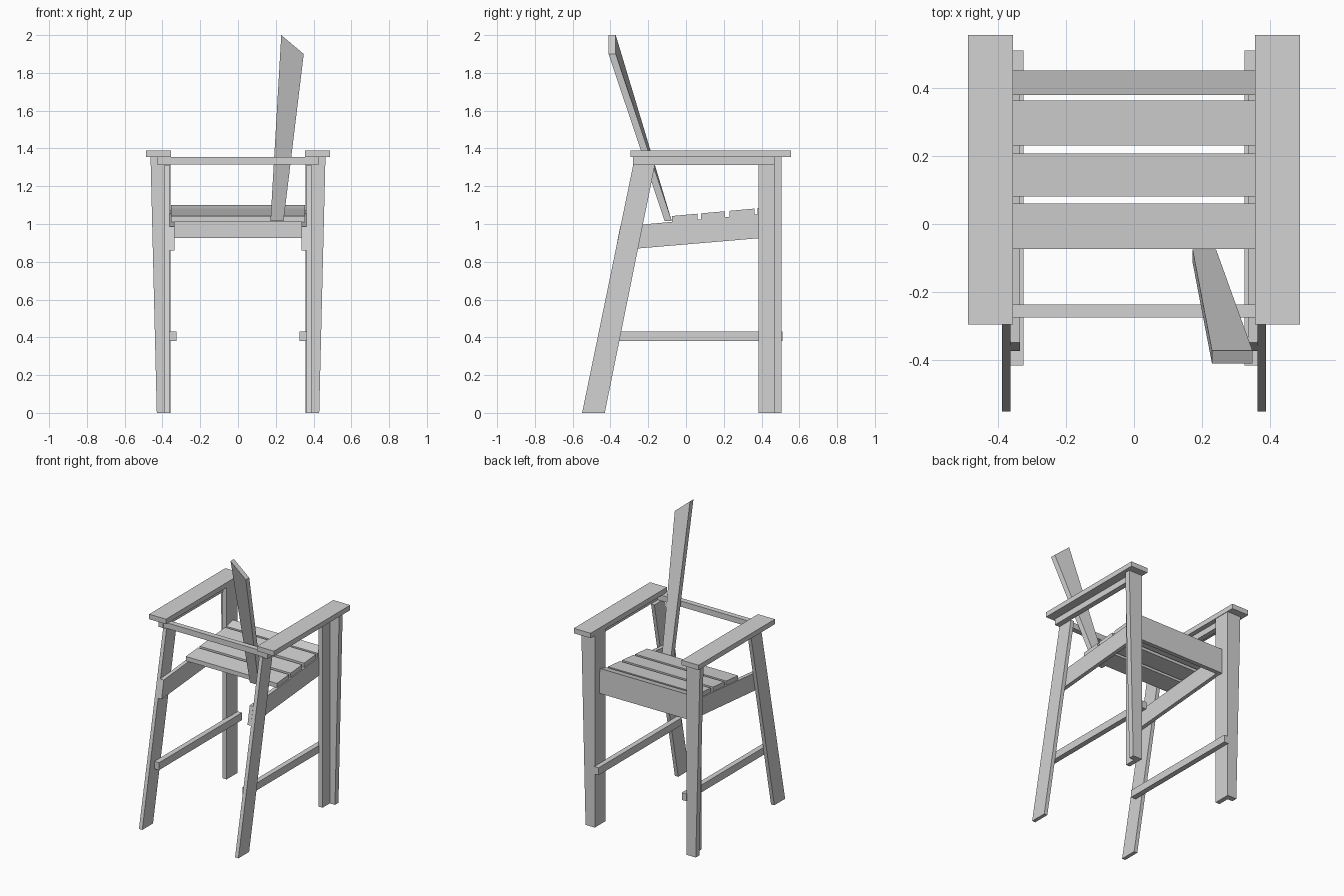
import bpy
import bmesh

cube = bpy.data.objects.get("Cube")
if cube:
    bpy.data.objects.remove(cube, do_unlink=True)

grey = bpy.data.materials.new("light grey")
grey.use_nodes = True
colour = (0.65, 0.65, 0.65, 1)
grey.diffuse_color = colour
grey.node_tree.nodes["Principled BSDF"].inputs["Base Color"].default_value = colour


def loft(name, start, end):
    """Solid board between two matching outlines."""
    bm = bmesh.new()
    a = [bm.verts.new(p) for p in start]
    b = [bm.verts.new(p) for p in end]
    bm.faces.new(a)
    bm.faces.new(b)
    for i in range(len(a)):
        j = (i + 1) % len(a)
        bm.faces.new((a[i], a[j], b[j], b[i]))
    bmesh.ops.recalc_face_normals(bm, faces=bm.faces)
    mesh = bpy.data.meshes.new(name)
    bm.to_mesh(mesh)
    bm.free()
    mesh.materials.append(grey)
    obj = bpy.data.objects.new(name, mesh)
    bpy.context.collection.objects.link(obj)
    return obj


def side_board(name, x0, x1, outline):
    """Board with a (y, z) outline, spanning x0 to x1."""
    return loft(name, [(x0, y, z) for y, z in outline], [(x1, y, z) for y, z in outline])


def rect(y0, y1, z0, z1):
    return [(y0, z0), (y1, z0), (y1, z1), (y0, z1)]


def rail_top(y):
    return 1.018 + 0.09 * y


def rail_bottom(y):
    return 0.892 + 0.085 * y


def leg_back(z):
    return -0.55 + 0.206 * z


# Legs, arms and side rails, repeated on both sides
for side, s in (("left", 1), ("right", -1)):
    side_board(side + "_armrest", s * 0.355, s * 0.487, rect(-0.295, 0.555, 1.355, 1.39))
    side_board(side + "_arm_support", s * 0.388, s * 0.426, rect(-0.28, 0.466, 1.313, 1.355))
    side_board(side + "_front_leg", s * 0.358, s * 0.39, rect(0.385, 0.466, 0, 1.355))

    # Tapered outer leg plate
    plate = [(s * 0.358, 0), (s * 0.43, 0), (s * 0.463, 1.355), (s * 0.358, 1.355)]
    loft(side + "_front_leg_plate",
         [(x, 0.466, z) for x, z in plate], [(x, 0.505, z) for x, z in plate])

    # Raked rear leg
    top = 1.313
    side_board(side + "_rear_leg", s * 0.362, s * 0.388,
               [(leg_back(0), 0), (leg_back(0) + 0.12, 0),
                (leg_back(top) + 0.115, top), (leg_back(top), top)])

    # Sloping seat rail, cut flush with the rear leg
    side_board(side + "_seat_rail", s * 0.335, s * 0.362,
               [(-0.373, rail_bottom(-0.373)), (0.425, rail_bottom(0.425)),
                (0.425, rail_top(0.425)), (-0.348, rail_top(-0.348))])

    side_board(side + "_stretcher", s * 0.325, s * 0.362, rect(-0.415, 0.51, 0.38, 0.432))

# Cross members
side_board("rear_cross_rail", -0.426, 0.426, rect(-0.275, -0.237, 1.315, 1.355))
side_board("front_apron", -0.358, 0.358, rect(0.42, 0.45, 0.925, 1.075))

# Seat slats
for i, (y0, y1, rise) in enumerate([(-0.073, 0.06, 0), (0.08, 0.207, 0),
                                    (0.23, 0.363, 0), (0.378, 0.45, 0.012)]):
    z0, z1 = rail_top(y0), rail_top(y1) + rise
    side_board("seat_slat_%d" % (i + 1), -0.355, 0.355,
               [(y0, z0), (y1, z1), (y1, z1 + 0.031), (y0, z0 + 0.031)])

# Single flared back slat with a slanted top
outline = [(0.172, 1.015), (0.241, 1.015), (0.348, 1.9), (0.229, 2.0)]
front = (-0.075, -0.075, -0.372, -0.372)
back = (-0.113, -0.113, -0.41, -0.41)
loft("back_slat",
     [(x, y, z) for (x, z), y in zip(outline, front)],
     [(x, y, z) for (x, z), y in zip(outline, back)])
